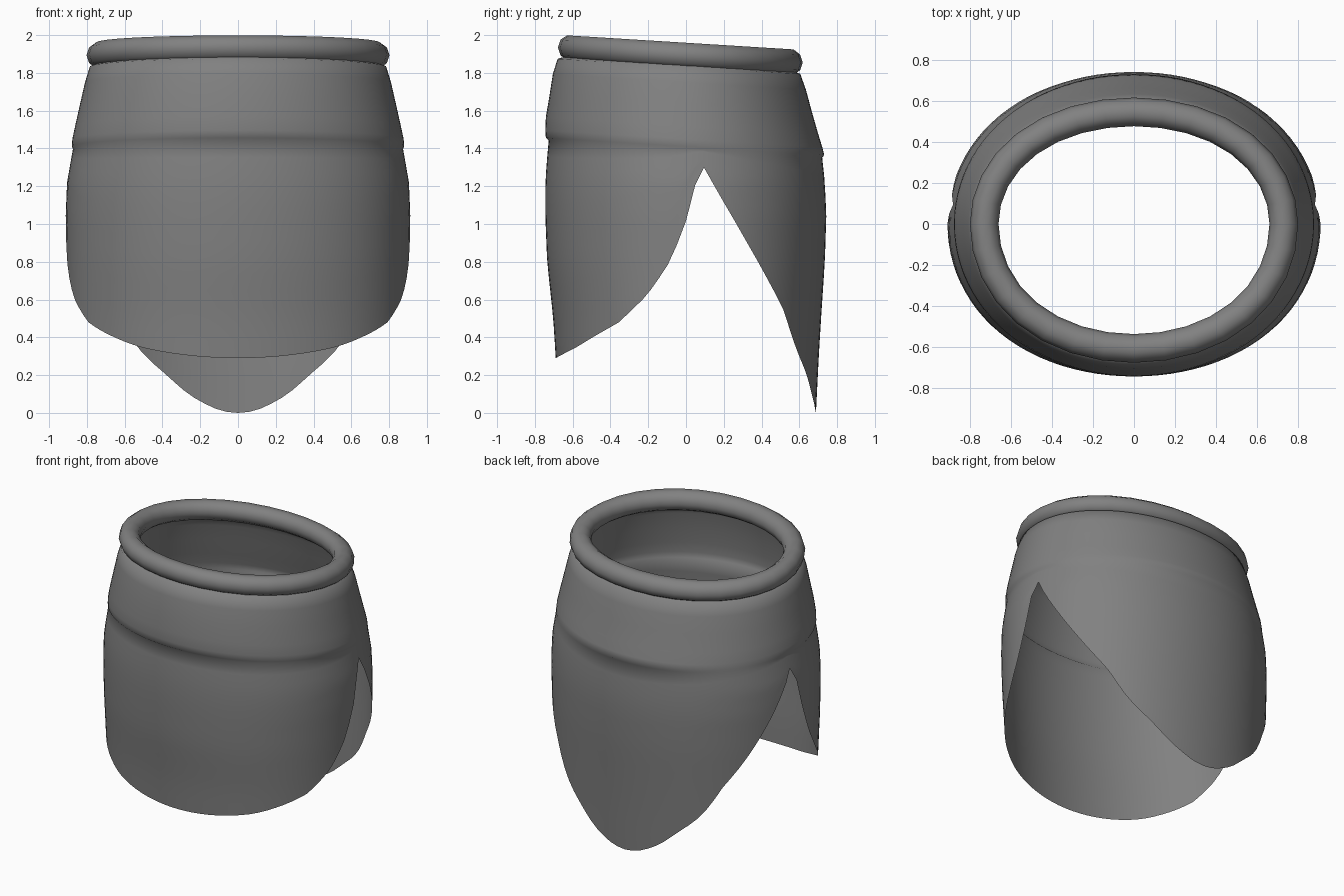
import bpy, bmesh, math

if "Cube" in bpy.data.objects:
    bpy.data.objects.remove(bpy.data.objects["Cube"])

cloth = bpy.data.materials.new("grey cloth")
cloth.diffuse_color = (0.22, 0.22, 0.22, 1)
cloth.use_nodes = True
cloth.node_tree.nodes["Principled BSDF"].inputs["Base Color"].default_value = cloth.diffuse_color


def lerp_table(table, v):
    """Piecewise linear lookup; rows are (key, value...) with rising keys."""
    if v <= table[0][0]:
        return table[0][1:]
    for a, b in zip(table, table[1:]):
        if v <= b[0]:
            f = (v - a[0]) / (b[0] - a[0])
            return tuple(p + (q - p) * f for p, q in zip(a[1:], b[1:]))
    return table[-1][1:]


def oval(t, rx, front, back, full=0.0):
    """Point on an egg-shaped ring; full swells the diagonals a little."""
    s = math.sin(t)
    k = 1 + full * math.sin(2 * t) ** 2
    return k * rx * math.cos(t), k * s * (back if s > 0 else front)


def build(name, point, cols, rows, closed=False):
    """Skin a closed ring of columns; closed also joins the last row to the first."""
    bm = bmesh.new()
    grid = [[bm.verts.new(point(2 * math.pi * i / cols, j)) for j in range(rows)]
            for i in range(cols)]
    for i in range(cols):
        a, b = grid[i], grid[(i + 1) % cols]
        for j in range(rows if closed else rows - 1):
            k = (j + 1) % rows
            bm.faces.new((a[j], a[k], b[k], b[j]))
    for f in bm.faces:
        f.smooth = True
    me = bpy.data.meshes.new(name)
    bm.to_mesh(me)
    bm.free()
    me.materials.append(cloth)
    ob = bpy.data.objects.new(name, me)
    bpy.context.collection.objects.link(ob)


# Rolled waist rim, tilted down toward the back
def rim(t, j):
    a = -2 * math.pi * j / 10
    r = 0.07 * math.cos(a)
    x, y = oval(t, 0.732 + r, 0.608 + r, 0.548 + r, 0.012)
    return x, y, 1.893 - 0.062 * y + 0.07 * math.sin(a)


build("waist_rim", rim, 32, 10, closed=True)

# Waistband: height at the middle, half width, front depth, back depth
BAND = [(1.845, 0.75, 0.645, 0.57), (1.832, 0.785, 0.68, 0.605),
        (1.75, 0.81, 0.705, 0.635), (1.64, 0.835, 0.722, 0.665),
        (1.52, 0.862, 0.742, 0.70), (1.45, 0.877, 0.745, 0.722),
        (1.41, 0.88, 0.742, 0.732)]
# Flaps: height, half width, front depth, back depth
SKIRT = [(0.0, 0.89, 0.685, 0.688), (0.3, 0.90, 0.69, 0.703),
         (0.5, 0.905, 0.703, 0.715), (0.8, 0.91, 0.735, 0.735),
         (1.05, 0.912, 0.745, 0.743), (1.22, 0.905, 0.745, 0.735),
         (1.38, 0.877, 0.733, 0.718), (1.47, 0.86, 0.724, 0.705)]
# Lower hem: front-to-back position on the ring, height
HEM = [(-1, 0.29), (-0.94, 0.31), (-0.82, 0.35), (-0.7, 0.40), (-0.5, 0.48),
       (-0.29, 0.62), (-0.14, 0.77), (-0.04, 0.93), (0.03, 1.08), (0.07, 1.22),
       (0.13, 1.30), (0.28, 1.10), (0.49, 0.83), (0.7, 0.56), (0.81, 0.35),
       (0.91, 0.20), (0.98, 0.05), (1, 0.0)]
ROWS = 14


# Waistband stepping in to the front and back flaps, one continuous cloth
def garment(t, j):
    s = math.sin(t)
    if j < len(BAND):
        z, rx, front, back = BAND[j]
        x, y = oval(t, rx, front, back, 0.006)
        return x, y, z - 0.062 * y
    top = 1.397 - 0.045 * s
    hem = lerp_table(HEM, s)[0]
    z = top + (hem - top) * (j - len(BAND)) / (ROWS - 1)
    x, y = oval(t, *lerp_table(SKIRT, z), 0.014)
    return x, y, z


build("waistband_and_flaps", garment, 96, len(BAND) + ROWS)
